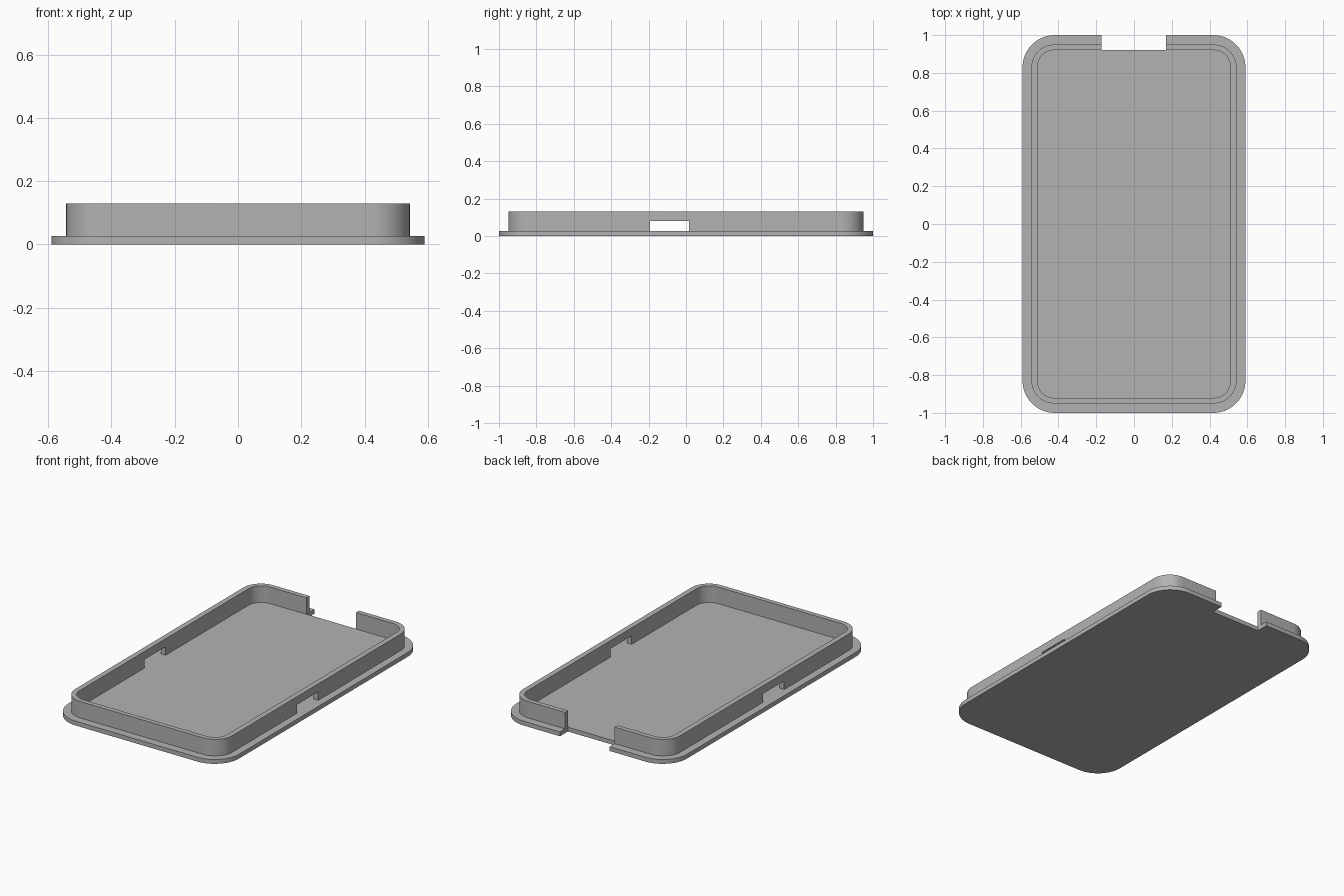
import bpy, bmesh
from math import cos, sin, pi, radians

if "Cube" in bpy.data.objects:
    bpy.data.objects.remove(bpy.data.objects["Cube"], do_unlink=True)

GREY = (0.45, 0.45, 0.45, 1)
grey = bpy.data.materials.new("grey plastic")
grey.use_nodes = True
grey.diffuse_color = GREY
grey.node_tree.nodes["Principled BSDF"].inputs["Base Color"].default_value = GREY

PLATE_TOP, RIM_TOP = 0.027, 0.13
STEPS = 14


def rounded_rect(hx, hy, r):
    """Counter-clockwise outline with rounded corners."""
    pts = []
    for i, (sx, sy) in enumerate([(1, 1), (-1, 1), (-1, -1), (1, -1)]):
        for k in range(STEPS + 1):
            a = (i + k / STEPS) * pi / 2
            pts.append((sx * (hx - r) + r * cos(a), sy * (hy - r) + r * sin(a)))
    return pts


def make_object(name, bm):
    bmesh.ops.recalc_face_normals(bm, faces=bm.faces)
    mesh = bpy.data.meshes.new(name)
    bm.to_mesh(mesh)
    bm.free()
    mesh.materials.append(grey)
    obj = bpy.data.objects.new(name, mesh)
    bpy.context.collection.objects.link(obj)
    return obj


def extrude_up(bm, faces, height):
    new = bmesh.ops.extrude_face_region(bm, geom=faces)["geom"]
    verts = [v for v in new if isinstance(v, bmesh.types.BMVert)]
    bmesh.ops.translate(bm, verts=verts, vec=(0, 0, height))


def cut_box(obj, low, high):
    """Cut a box-shaped opening and remove its cutter."""
    bm = bmesh.new()
    bmesh.ops.create_cube(bm, size=1)
    for v in bm.verts:
        v.co = [(a + b) / 2 + c * (b - a) for a, b, c in zip(low, high, v.co)]
    cutter = make_object("opening_cutter", bm)
    cutter.hide_render = True
    mod = obj.modifiers.new("opening", "BOOLEAN")
    mod.operation, mod.solver, mod.object = "DIFFERENCE", "EXACT", cutter
    bpy.context.view_layer.objects.active = obj
    bpy.ops.object.modifier_apply(modifier=mod.name)
    bpy.data.objects.remove(cutter, do_unlink=True)


# Base plate
bm = bmesh.new()
face = bm.faces.new([bm.verts.new((x, y, 0)) for x, y in rounded_rect(0.59, 1, 0.17)])
extrude_up(bm, [face], PLATE_TOP)
base_plate = make_object("base_plate", bm)

# Raised rim
bm = bmesh.new()
outer, inner = ([bm.verts.new((x, y, PLATE_TOP)) for x, y in rounded_rect(*size)]
                for size in ((0.543, 0.95, 0.12), (0.51, 0.92, 0.085)))
n = len(outer)
ring = [bm.faces.new((outer[i], outer[(i + 1) % n], inner[(i + 1) % n], inner[i]))
        for i in range(n)]
extrude_up(bm, ring, RIM_TOP - PLATE_TOP)
rim_wall = make_object("rim_wall", bm)

# Notch through the back edge
cut_box(base_plate, (-0.173, 0.922, -0.1), (0.17, 1.1, 0.2))
cut_box(rim_wall, (-0.173, 0.88, -0.1), (0.17, 1.1, 0.2))

# Window through both long sides of the rim
cut_box(rim_wall, (-0.8, -0.193, 0), (0.8, 0.015, 0.08))

for obj in (base_plate, rim_wall):
    bpy.ops.object.select_all(action="DESELECT")
    obj.select_set(True)
    bpy.context.view_layer.objects.active = obj
    bpy.ops.object.shade_smooth_by_angle(angle=radians(30))
